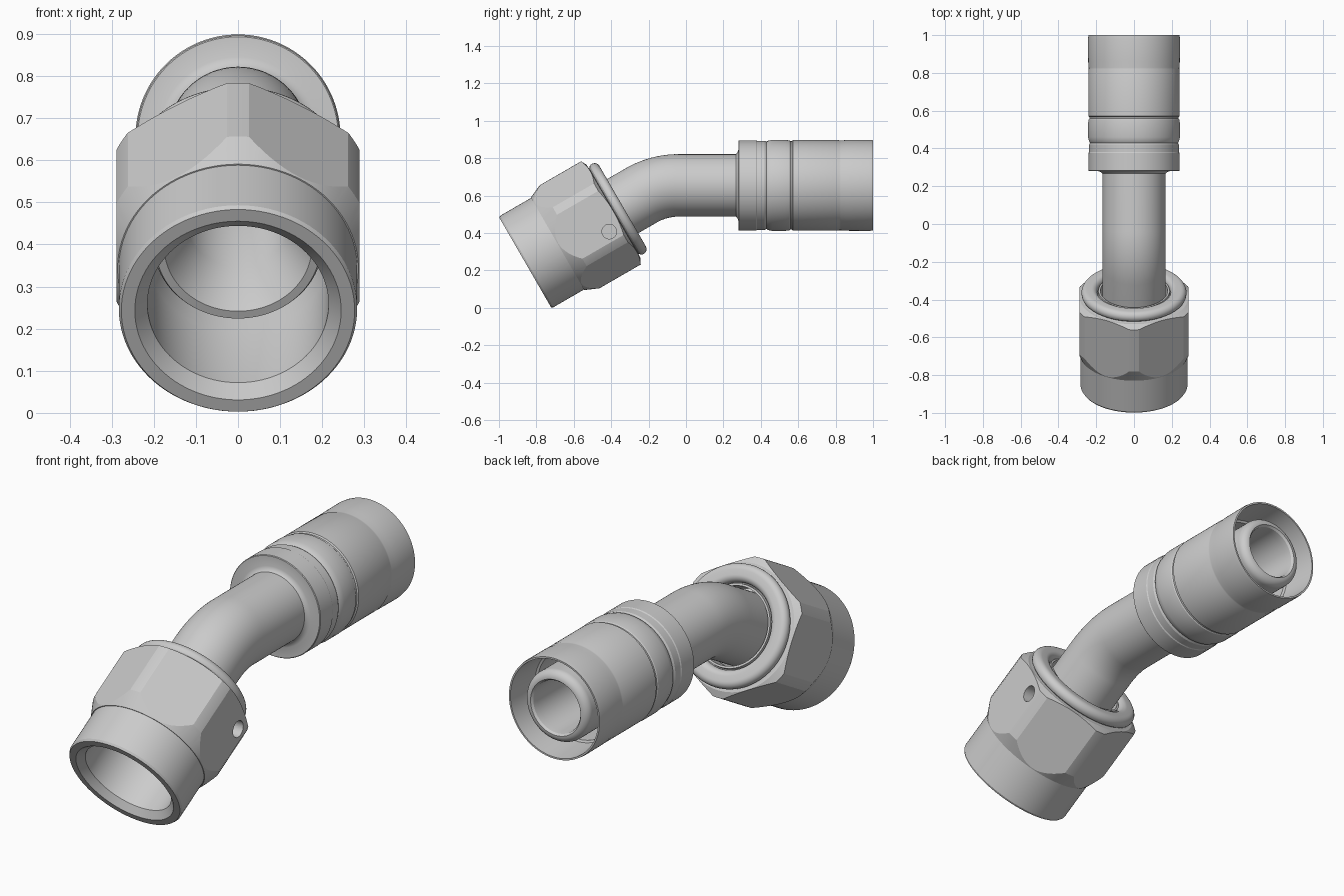
import bpy, bmesh
from math import sin, cos, pi, radians, tan

if "Cube" in bpy.data.objects:
    bpy.data.objects.remove(bpy.data.objects["Cube"])

TILT = radians(30)
OY, OZ = -0.86, 0.243          # centre of the nut's open end
AZ = 0.655                     # height of the straight hose axis
CORNER = (AZ - OZ) / sin(TILT)  # distance along nut axis where both axes meet
BEND_R = 0.40
BEND_T = BEND_R * tan(TILT / 2)
BEND_Y = OY + CORNER * cos(TILT) + BEND_T


def nut_ring(s, r):
    """Ring at distance s along the tilted nut axis."""
    return (OY + s * cos(TILT), OZ + s * sin(TILT), TILT, r)


def hose_ring(y, r):
    """Ring on the straight hose axis."""
    return (y, AZ, 0.0, r)


def bend_rings(r, n=14):
    out = []
    for i in range(n + 1):
        a = TILT * i / n
        out.append((BEND_Y - BEND_R * sin(a), AZ - BEND_R + BEND_R * cos(a), a, r))
    return out


def arc(c, r0, rad, a0, a1, n=8):
    """Rounded piece of a profile: (position, radius) pairs, angles in degrees."""
    pts = []
    for i in range(n + 1):
        a = radians(a0 + (a1 - a0) * i / n)
        pts.append((c + rad * cos(a), r0 + rad * sin(a)))
    return pts


def skin(name, rings, seg=96, phase=0.0):
    """Closed solid of rotation skinned through a loop of rings."""
    bm = bmesh.new()
    loops = []
    for y, z, a, r in rings:
        loop = []
        for k in range(seg):
            t = phase + 2 * pi * k / seg
            n = r * sin(t)
            loop.append(bm.verts.new((r * cos(t), y - n * sin(a), z + n * cos(a))))
        loops.append(loop)
    for i, lo in enumerate(loops):
        nx = loops[(i + 1) % len(loops)]
        for k in range(seg):
            j = (k + 1) % seg
            bm.faces.new((lo[k], lo[j], nx[j], nx[k]))
    bmesh.ops.recalc_face_normals(bm, faces=bm.faces)
    me = bpy.data.meshes.new(name)
    bm.to_mesh(me)
    bm.free()
    ob = bpy.data.objects.new(name, me)
    bpy.context.collection.objects.link(ob)
    return ob


def activate(ob):
    bpy.ops.object.select_all(action='DESELECT')
    ob.select_set(True)
    bpy.context.view_layer.objects.active = ob


def boolean(ob, cutter, op):
    m = ob.modifiers.new("cut", 'BOOLEAN')
    m.operation, m.object, m.solver = op, cutter, 'EXACT'
    activate(ob)
    bpy.ops.object.modifier_apply(modifier=m.name)


# Bent tube with the hose nipple at one end and the conical seat at the other
rings = [hose_ring(*p) for p in arc(0.953, 0.133, 0.037, 0, 90)]
rings += [hose_ring(0.30, 0.167)]
rings += bend_rings(0.167)
rings += [nut_ring(*p) for p in [(0.60, 0.167), (0.50, 0.167), (0.48, 0.20), (0.31, 0.20),
                                 (0.30, 0.195), (0.30, 0.175), (0.42, 0.122)]]
rings += reversed(bend_rings(0.122))
rings += [hose_ring(0.953, 0.122), hose_ring(0.98, 0.125)]
tube = skin("bent_tube", rings)

# Crimp sleeve: shallow grooves outside, thin flared lip at the back
outer = [(0.255, 0.160), (0.268, 0.168), (0.276, 0.178), (0.28, 0.19), (0.28, 0.238), (0.283, 0.241),
         (0.375, 0.241), (0.38, 0.238), (0.42, 0.238), (0.43, 0.233), (0.437, 0.238),
         (0.46, 0.2435), (0.53, 0.2435), (0.553, 0.240), (0.558, 0.236), (0.566, 0.236),
         (0.571, 0.242), (0.815, 0.242), (0.82, 0.240), (0.828, 0.240), (0.86, 0.2425),
         (0.98, 0.2435), (1.0, 0.241)]
inner = [(1.0, 0.233), (0.83, 0.222), (0.825, 0.212), (0.45, 0.212), (0.45, 0.155), (0.255, 0.155)]
sleeve = skin("crimp_sleeve", [hose_ring(*p) for p in outer + inner])

# Nut body: threaded skirt, bore and rounded bead around the tube
body = [(0.0, 0.245), (0.0, 0.277), (0.010, 0.283), (0.545, 0.283), (0.548, 0.262)]
body += arc(0.572, 0.248, 0.030, 120, 0)
body += arc(0.572, 0.224, 0.030, 0, -80)
body += [(0.565, 0.194), (0.565, 0.190), (0.585, 0.188), (0.585, 0.178), (0.50, 0.178),
         (0.48, 0.205), (0.31, 0.205), (0.27, 0.215), (0.03, 0.215)]
nut = skin("nut_body", [nut_ring(*p) for p in body])

# Hexagon of the nut, corners trimmed by a chamfered cylinder
hexagon = skin("nut_hexagon", [nut_ring(*p) for p in
               [(0.15, 0.20), (0.15, 0.3325), (0.60, 0.3325), (0.60, 0.20)]], 6, pi / 6)
trim = skin("hexagon_trim", [nut_ring(*p) for p in
            [(0.20, 0.255), (0.20, 0.286), (0.275, 0.3185), (0.53, 0.3185),
             (0.546, 0.287), (0.546, 0.255)]])
boolean(hexagon, trim, 'INTERSECT')

# Locking hole in the right-hand flat
hy, hz = nut_ring(0.472, 0)[:2]
n = -0.082
bpy.ops.mesh.primitive_cylinder_add(
    vertices=32, radius=0.039, depth=0.2, rotation=(0, pi / 2, 0),
    location=(0.315, hy - n * sin(TILT), hz + n * cos(TILT)))
drill = bpy.context.object
drill.name = "hole_drill"
boolean(hexagon, drill, 'DIFFERENCE')
boolean(nut, drill, 'DIFFERENCE')

for helper in (trim, drill):
    bpy.data.objects.remove(helper, do_unlink=True)

for ob, angle in ((tube, 30), (sleeve, 25), (nut, 30), (hexagon, 15)):
    activate(ob)
    bpy.ops.object.shade_smooth_by_angle(angle=radians(angle))
